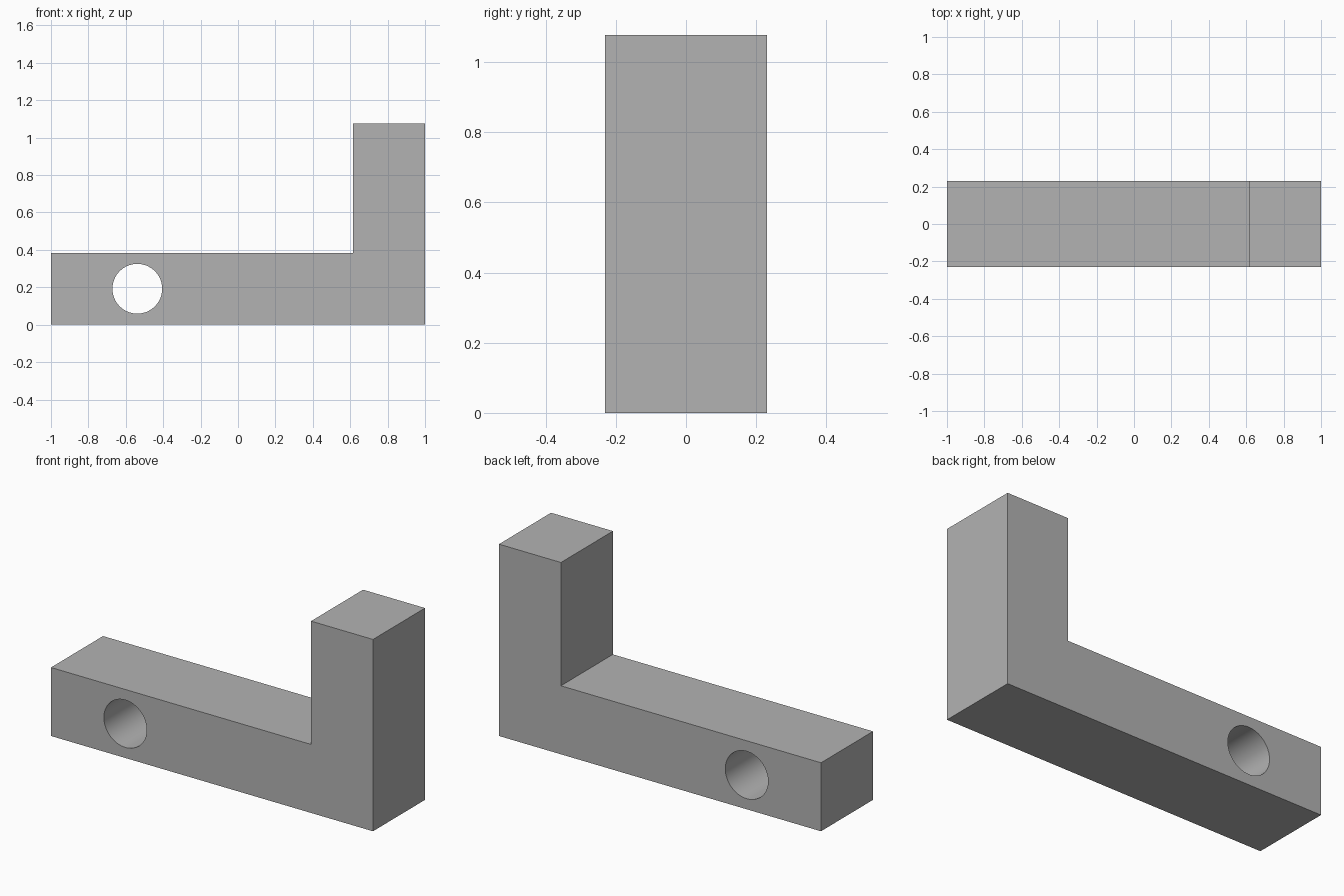
import bpy
import bmesh
import math
from mathutils import Matrix, Vector

cube = bpy.data.objects.get("Cube")
if cube:
    bpy.data.objects.remove(cube, do_unlink=True)

UNIT = 1 / 13          # design module: the bracket is 26 modules long
DEPTH = 6 * UNIT
BAR_HEIGHT = 5 * UNIT


def make_object(name, bm):
    bmesh.ops.recalc_face_normals(bm, faces=bm.faces)
    mesh = bpy.data.meshes.new(name)
    bm.to_mesh(mesh)
    bm.free()
    obj = bpy.data.objects.new(name, mesh)
    bpy.context.collection.objects.link(obj)
    return obj


# Grey material
grey = bpy.data.materials.new("plain grey")
grey.use_nodes = True
colour = (0.45, 0.45, 0.45, 1)
grey.diffuse_color = colour
grey.node_tree.nodes["Principled BSDF"].inputs["Base Color"].default_value = colour

# L-shaped body: side profile extruded through the depth
profile = [(-13, 0), (13, 0), (13, 14), (8, 14), (8, 5), (-13, 5)]
bm = bmesh.new()
face = bm.faces.new([bm.verts.new((x * UNIT, -DEPTH / 2, z * UNIT)) for x, z in profile])
extruded = bmesh.ops.extrude_face_region(bm, geom=[face])["geom"]
bmesh.ops.translate(bm, vec=Vector((0, DEPTH, 0)),
                    verts=[v for v in extruded if isinstance(v, bmesh.types.BMVert)])
body = make_object("l_bracket", bm)
body.data.materials.append(grey)

# Round hole through the bar, front to back
bm = bmesh.new()
bmesh.ops.create_cone(
    bm, cap_ends=True, segments=64, radius1=0.133, radius2=0.133, depth=DEPTH * 2,
    matrix=Matrix.Translation((-7 * UNIT, 0, BAR_HEIGHT / 2)) @ Matrix.Rotation(math.pi / 2, 4, "X"))
cutter = make_object("hole_cutter", bm)
cutter.data.materials.append(grey)
cutter.hide_render = True

hole = body.modifiers.new("hole", "BOOLEAN")
hole.operation = "DIFFERENCE"
hole.solver = "EXACT"
hole.object = cutter

bpy.ops.object.select_all(action="DESELECT")
body.select_set(True)
bpy.context.view_layer.objects.active = body
bpy.ops.object.modifier_apply(modifier=hole.name)
bpy.data.objects.remove(cutter, do_unlink=True)

# Smooth hole wall, sharp outer edges
bpy.ops.object.shade_smooth_by_angle(angle=math.radians(30))
